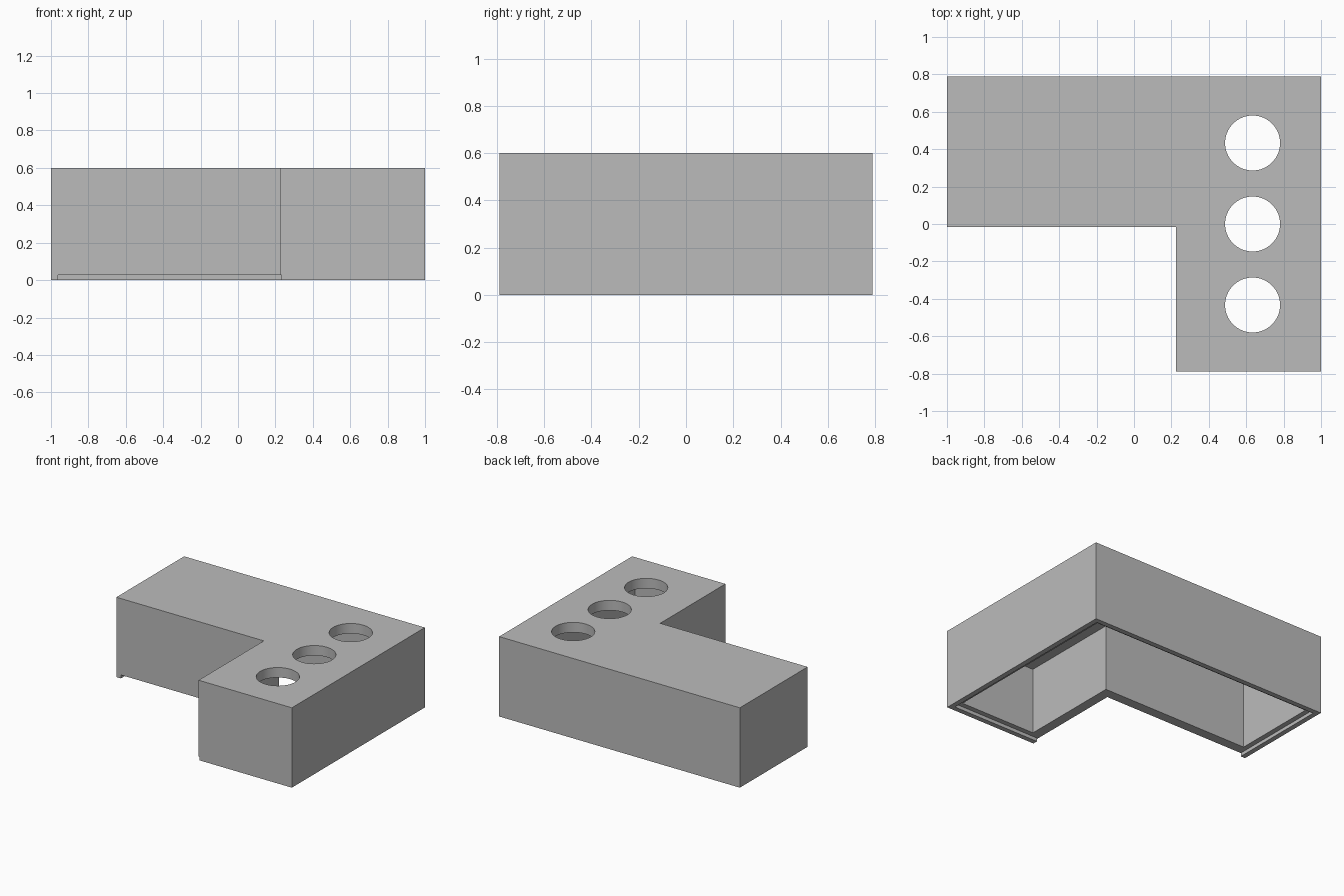
import bpy, bmesh, math

cube = bpy.data.objects.get("Cube")
if cube:
    bpy.data.objects.remove(cube, do_unlink=True)

WIDTH, DEPTH, HEIGHT = 1.0, 0.789, 0.6   # half width, half depth, full height
ELBOW_X, ELBOW_Y = 0.225, -0.015         # inner corner of the L
WALL, RAIL, SLOT = 0.075, 0.0375, 0.026

grey = bpy.data.materials.new("plain grey")
grey.use_nodes = True
colour = (0.5, 0.5, 0.5, 1)
grey.diffuse_color = colour
grey.node_tree.nodes["Principled BSDF"].inputs["Base Color"].default_value = colour


def prism(name, points, z0, z1):
    """Extrude a plan outline between two heights."""
    bm = bmesh.new()
    base = bm.faces.new([bm.verts.new((x, y, z0)) for x, y in points])
    top = bmesh.ops.extrude_face_region(bm, geom=[base])["geom"]
    bmesh.ops.translate(bm, vec=(0, 0, z1 - z0),
                        verts=[v for v in top if isinstance(v, bmesh.types.BMVert)])
    bmesh.ops.recalc_face_normals(bm, faces=bm.faces)
    mesh = bpy.data.meshes.new(name)
    bm.to_mesh(mesh)
    bm.free()
    mesh.materials.append(grey)
    obj = bpy.data.objects.new(name, mesh)
    bpy.context.collection.objects.link(obj)
    return obj


def l_outline(inset):
    """L-shaped plan, moved inward by the given distance on every side."""
    w, d = WIDTH - inset, DEPTH - inset
    ex, ey = ELBOW_X + inset, ELBOW_Y + inset
    return [(-w, d), (-w, ey), (ex, ey), (ex, -d), (w, -d), (w, d)]


def cut(body, cutter):
    cutter.hide_render = True
    mod = body.modifiers.new("cut", "BOOLEAN")
    mod.operation, mod.solver, mod.object = "DIFFERENCE", "EXACT", cutter
    bpy.ops.object.select_all(action="DESELECT")
    bpy.context.view_layer.objects.active = body
    body.select_set(True)
    bpy.ops.object.modifier_apply(modifier=mod.name)
    bpy.data.objects.remove(cutter, do_unlink=True)


# L-shaped housing
body = prism("housing", l_outline(0), 0, HEIGHT)

# Hollow inside, open at the bottom
cut(body, prism("cavity_cutter", l_outline(WALL), -0.1, HEIGHT - WALL))

# Lid recess: rails on the outer sides, open through the elbow walls
w, d = WIDTH - RAIL, DEPTH - RAIL
side = ELBOW_X + 0.0075
recess = [(-w, d), (-w, -0.1), (0.15, -0.1), (0.15, -0.9),
          (side, -0.9), (side, -d), (w, -d), (w, d)]
cut(body, prism("recess_cutter", recess, -0.1, SLOT))

# Three round holes through the top
for y in (-0.433, 0, 0.433):
    circle = [(0.634 + 0.147 * math.cos(a), y + 0.147 * math.sin(a))
              for a in (math.tau * i / 64 for i in range(64))]
    cut(body, prism("hole_cutter", circle, HEIGHT - 0.2, HEIGHT + 0.1))

bpy.ops.object.shade_smooth_by_angle()
